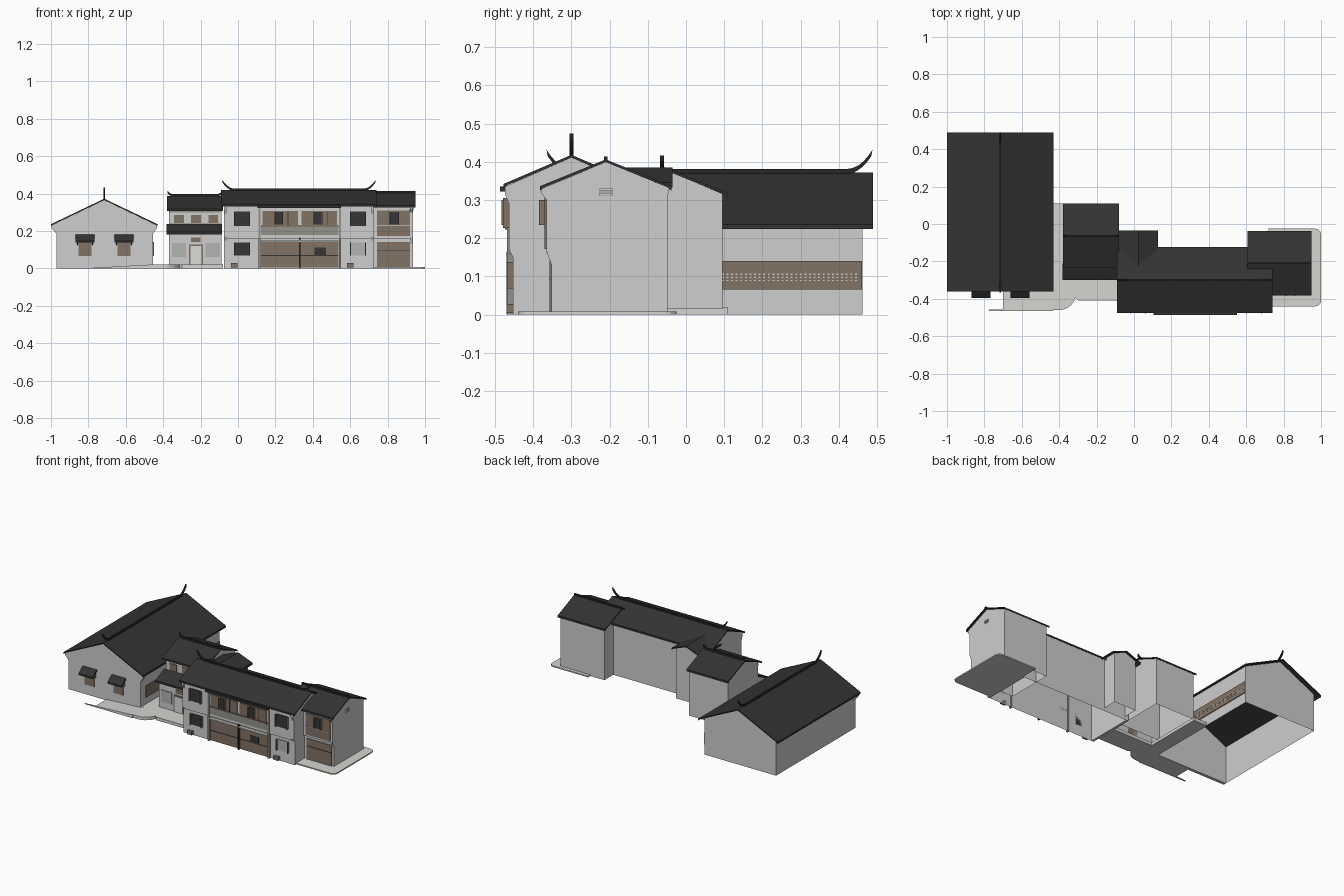
import bpy, bmesh, math

def material(name, rgb):
    m = bpy.data.materials.new(name)
    m.diffuse_color = (*rgb, 1)
    return m

WALL = material("pale plaster", (0.61, 0.62, 0.61))
ROOF = material("dark roof tile", (0.033, 0.033, 0.033))
RIDGE = material("black ridge tile", (0.02, 0.021, 0.021))
WOOD = material("weathered wood", (0.225, 0.168, 0.126))
GLASS = material("dark opening", (0.035, 0.037, 0.038))
STONE = material("paving stone", (0.66, 0.66, 0.64))
PANEL = material("grey panel", (0.44, 0.46, 0.44))
BAND = material("balcony grey", (0.29, 0.29, 0.26))
WHITE = material("white trim", (0.72, 0.72, 0.70))


def prism(name, pts, axis, a0, a1, mat, shell=False):
    """Extrude a closed 2D outline along an axis; a shell is open below and under the roof."""
    put = {'x': lambda p, a: (a, p[0], p[1]),
           'y': lambda p, a: (p[0], a, p[1]),
           'z': lambda p, a: (p[0], p[1], a)}[axis]
    bm = bmesh.new()
    lo = [bm.verts.new(put(p, a0)) for p in pts]
    hi = [bm.verts.new(put(p, a1)) for p in pts]
    bm.faces.new(lo)
    bm.faces.new(hi)
    for i in range(len(pts)):
        j = (i + 1) % len(pts)
        bm.faces.new((lo[i], lo[j], hi[j], hi[i]))
    bmesh.ops.recalc_face_normals(bm, faces=bm.faces)
    if shell:
        bm.normal_update()
        gone = [f for f in bm.faces if abs(f.normal.z) > 0.25]
        bmesh.ops.delete(bm, geom=gone, context='FACES')
    me = bpy.data.meshes.new(name)
    bm.to_mesh(me)
    bm.free()
    me.materials.append(mat)
    ob = bpy.data.objects.new(name, me)
    bpy.context.collection.objects.link(ob)
    return ob


def box(name, x0, x1, y0, y1, z0, z1, mat):
    return prism(name, [(x0, y0), (x1, y0), (x1, y1), (x0, y1)], 'z', z0, z1, mat)


def plate(name, x0, x1, z0, z1, y, mat, t=0.005):
    return box(name, x0, x1, y - t, y, z0, z1, mat)


def roof(name, axis, c, half, zr, ze, a0, a1, t=0.007):
    """Gable roof of even thickness with slightly deeper eave edges."""
    s = (zr - ze) / half * 0.012
    pts = [(c - half, ze), (c, zr), (c + half, ze), (c + half, ze - 0.012),
           (c + half - 0.012, ze - t + s), (c, zr - t),
           (c - half + 0.012, ze - t + s), (c - half, ze - 0.012)]
    prism(name, pts, axis, a0, a1, ROOF)


def ridge(name, axis, pos, z, a0, a1, rise, run=0.07, w=0.005):
    """Ridge cap along an axis whose two ends sweep up into horns."""
    n = 6
    curve = lambda f: rise * (1 - f) ** 2.2
    top = [(a0 + run * i / n, z + 0.006 + curve(i / n)) for i in range(n + 1)]
    top += [(a1 - (p - a0), h) for p, h in reversed(top)]
    low = [(a0 + run * (0.05 + i / n), z - 0.008 + 0.93 * curve(i / n)) for i in range(n + 1)]
    low += [(a1 - (p - a0), h) for p, h in reversed(low)]
    across = 'y' if axis == 'x' else 'x'
    prism(name, top + low[::-1], across, pos - w, pos + w, RIDGE)


def shuttered_window(name, x0, x1, z0, z1, y, mat=GLASS):
    plate(name + "_opening", x0, x1, z0, z1, y, mat)
    for tag, x in (("left", x0 - 0.006), ("right", x1)):
        box(name + "_shutter_" + tag, x, x + 0.006, y - 0.016, y, z0, z1, WOOD)


# ---- Left hall: gable faces the front, with corbelled ends under the eaves
hx = -0.715
prism("hall_body", [(-0.97, 0), (-0.97, 0.242), (hx, 0.365), (-0.455, 0.242), (-0.455, 0)],
      'y', -0.33, 0.462, WALL, True)
prism("hall_front_gable", [(-0.97, 0), (-0.97, 0.185), (-0.996, 0.215), (-0.996, 0.23), (hx, 0.365),
                           (-0.434, 0.23), (-0.434, 0.215), (-0.455, 0.185), (-0.455, 0)],
      'y', -0.35, -0.33, WALL)
roof("hall_roof", 'y', hx, 0.285, 0.372, 0.236, -0.362, 0.49)
ridge("hall_ridge", 'y', hx, 0.375, -0.365, 0.488, 0.05)
for i, x in enumerate((-0.818, -0.61)):
    plate(f"hall_window_{i}", x - 0.034, x + 0.034, 0.065, 0.14, -0.35, WOOD)
    prism(f"hall_awning_{i}", [(-0.35, 0.18), (-0.396, 0.147), (-0.396, 0.137), (-0.35, 0.168)],
          'x', x - 0.05, x + 0.05, ROOF)
    for s in (-1, 1):
        prism(f"hall_awning_bracket_{i}_{s}", [(-0.35, 0.165), (-0.39, 0.137), (-0.35, 0.125)],
              'x', x + s * 0.04 - 0.003, x + s * 0.04 + 0.003, WOOD)
# Long timber screen on the courtyard side, with a pierced band
box("hall_side_screen", -0.455, -0.450, -0.30, 0.46, 0.065, 0.14, WOOD)
for r in range(3):
    lat = box(f"screen_lattice_{r}", -0.450, -0.449, -0.29, -0.285,
              0.088 + r * 0.008, 0.091 + r * 0.008, WALL)
    arr = lat.modifiers.new("repeat", 'ARRAY')
    arr.count = 62
    arr.use_relative_offset = False
    arr.use_constant_offset = True
    arr.constant_offset_displace = (0, 0.012, 0)

# ---- Gate house: two tiers of roof on the front
prism("gate_body", [(-0.212, 0.015), (-0.212, 0.32), (-0.0625, 0.382), (0.096, 0.316), (0.096, 0.015)],
      'x', -0.37, -0.088, WALL, True)
roof("gate_roof", 'x', -0.0625, 0.1725, 0.388, 0.318, -0.38, -0.08)
ridge("gate_ridge", 'x', -0.0625, 0.392, -0.378, -0.082, 0.018, 0.03)
prism("gate_porch", [(-0.28, 0.01), (-0.28, 0.196), (-0.212, 0.23), (-0.212, 0.01)],
      'x', -0.37, -0.088, WALL, True)
prism("gate_skirt_roof", [(-0.30, 0.182), (-0.30, 0.195), (-0.212, 0.238), (-0.212, 0.225)],
      'x', -0.382, -0.085, ROOF)
for i, x in enumerate((-0.315, -0.225, -0.132)):
    plate(f"gate_upper_window_{i}", x - 0.026, x + 0.026, 0.242, 0.286, -0.212, WOOD)
plate("gate_eave_board", -0.37, -0.088, 0.298, 0.308, -0.212, BAND)
for i, x in enumerate((-0.315, -0.135)):
    plate(f"gate_lower_window_{i}", x - 0.038, x + 0.038, 0.06, 0.136, -0.28, PANEL)
plate("gate_door_frame", -0.262, -0.188, 0.018, 0.128, -0.28, WOOD)
plate("gate_door", -0.254, -0.196, 0.018, 0.12, -0.285, WHITE, 0.002)
plate("gate_sign_board", -0.25, -0.2, 0.14, 0.165, -0.28, WOOD)

# ---- Small link block behind, gable facing the back
prism("link_body", [(-0.05, 0.02), (-0.05, 0.351), (0.025, 0.379), (0.105, 0.349), (0.105, 0.02)],
      'y', -0.14, -0.048, WALL, True)
roof("link_roof", 'y', 0.025, 0.104, 0.385, 0.345, -0.25, -0.035)

# ---- Main two-storey row: hollow body with corbelled gable walls at both ends
prism("main_body", [(-0.453, 0), (-0.453, 0.345), (-0.3, 0.412), (-0.14, 0.342), (-0.14, 0)],
      'x', -0.06, 0.71, WALL, True)
box("main_upper_front", -0.06, 0.71, -0.463, -0.453, 0.16, 0.338, WALL)
for tag, x in (("left", -0.075), ("right", 0.71)):
    prism(f"main_gable_{tag}", [(-0.453, 0), (-0.453, 0.15), (-0.463, 0.17), (-0.463, 0.29),
          (-0.474, 0.315), (-0.474, 0.335), (-0.3, 0.411), (-0.13, 0.337), (-0.14, 0.32), (-0.14, 0)],
          'x', x, x + 0.015, WALL)
roof("main_roof", 'x', -0.3, 0.177, 0.418, 0.342, -0.09, 0.74)
ridge("main_ridge", 'x', -0.3, 0.42, -0.085, 0.737, 0.048)
box("main_centre_eave", 0.105, 0.55, -0.487, -0.47, 0.322, 0.335, ROOF)
for i, x in enumerate((0.115, 0.545)):
    box(f"main_post_{i}", x - 0.005, x + 0.005, -0.468, -0.45, 0, 0.33, BAND)
for tag, x in (("left", 0.022), ("right", 0.642)):
    shuttered_window(f"{tag}_upper_window", x - 0.037, x + 0.037, 0.226, 0.305, -0.463)
    shuttered_window(f"{tag}_lower_window", x - 0.037, x + 0.037, 0.068, 0.138, -0.453,
                     GLASS if tag == "left" else PANEL)
    box(f"{tag}_planter", x - 0.06, x - 0.025, -0.47, -0.453, 0.004, 0.028, WOOD)
# Shop front: timber below, panelled balcony, timber windows above
plate("shop_front", 0.122, 0.538, 0.004, 0.142, -0.453, WOOD)
plate("shop_rail", 0.122, 0.538, 0.066, 0.070, -0.458, GLASS, 0.002)
plate("shop_opening", 0.41, 0.47, 0.07, 0.112, -0.458, GLASS, 0.002)
plate("balcony_panel", 0.122, 0.538, 0.178, 0.222, -0.463, BAND)
box("balcony_rail", 0.122, 0.538, -0.474, -0.463, 0.222, 0.229, WOOD)
box("balcony_sill", 0.122, 0.538, -0.47, -0.453, 0.142, 0.15, WHITE)
for i, x in enumerate((0.13, 0.34)):
    plate(f"upper_screen_{i}", x, x + 0.19, 0.229, 0.306, -0.463, WOOD)
    shuttered_window(f"upper_screen_gap_{i}", x + 0.07, x + 0.105, 0.235, 0.3, -0.467)
    plate(f"upper_screen_mullion_{i}", x + 0.135, x + 0.139, 0.229, 0.306, -0.468, GLASS, 0.002)
box("shop_pillar", 0.326, 0.334, -0.47, -0.453, 0, 0.165, GLASS)

# ---- Right wing, set back from the row
prism("wing_body", [(-0.352, 0), (-0.352, 0.341), (-0.21, 0.4), (-0.048, 0.332), (-0.048, 0)],
      'x', 0.62, 0.92, WALL, True)
box("wing_upper_front", 0.72, 0.92, -0.365, -0.352, 0.16, 0.333, WALL)
prism("wing_gable", [(-0.352, 0), (-0.352, 0.13), (-0.365, 0.165), (-0.365, 0.3), (-0.379, 0.318),
                     (-0.379, 0.329), (-0.21, 0.399), (-0.043, 0.331), (-0.048, 0.31), (-0.048, 0)],
      'x', 0.92, 0.935, WALL)
roof("wing_roof", 'x', -0.21, 0.172, 0.406, 0.336, 0.607, 0.948)
box("wing_ridge", 0.607, 0.948, -0.215, -0.205, 0.4, 0.414, RIDGE)
plate("wing_shop_front", 0.742, 0.92, 0.004, 0.142, -0.352, WOOD)
plate("wing_rail", 0.742, 0.92, 0.092, 0.096, -0.357, GLASS, 0.002)
plate("wing_upper_screen", 0.742, 0.92, 0.172, 0.31, -0.365, WOOD)
plate("wing_upper_rail", 0.742, 0.92, 0.226, 0.231, -0.37, PANEL, 0.002)
shuttered_window("wing_window", 0.815, 0.855, 0.235, 0.3, -0.369)
# Gable vent made of small bars
box("wing_vent", 0.935, 0.937, -0.226, -0.192, 0.31, 0.331, BAND)
for i in range(3):
    box(f"wing_vent_bar_{i}", 0.937, 0.939, -0.226, -0.192, 0.312 + i * 0.007, 0.315 + i * 0.007, WALL)

# ---- Paving: sloped apron before the hall, courtyard and wing terrace
prism("hall_ramp", [(-0.70, 0), (-0.70, 0.006), (-0.43, 0.02), (-0.43, 0)], 'y', -0.46, -0.34, STONE)
prism("ramp_kerb", [(-0.775, 0), (-0.775, 0.003), (-0.43, 0.022), (-0.43, 0)], 'y', -0.466, -0.458, STONE)
corner = [(-0.40 + 0.09 * math.sin(a), -0.37 - 0.09 * math.cos(a))
          for a in (math.radians(d) for d in range(0, 76, 15))]
prism("courtyard", [(-0.43, -0.46)] + corner + [(-0.30, -0.408), (-0.08, -0.408), (-0.08, -0.27),
      (-0.36, -0.27), (-0.36, 0.11), (-0.46, 0.11), (-0.46, -0.34), (-0.43, -0.34)], 'z', 0, 0.02, STONE)
r = 0.03
arc = lambda cx, cy, s: [(cx + r * math.cos(math.radians(s + k)), cy + r * math.sin(math.radians(s + k)))
                         for k in (0, 30, 60, 90)]
prism("wing_terrace", [(0.72, -0.44)] + arc(0.97, -0.41, 270) + arc(0.97, -0.055, 0) + [(0.72, -0.025)],
      'z', 0, 0.008, STONE)
